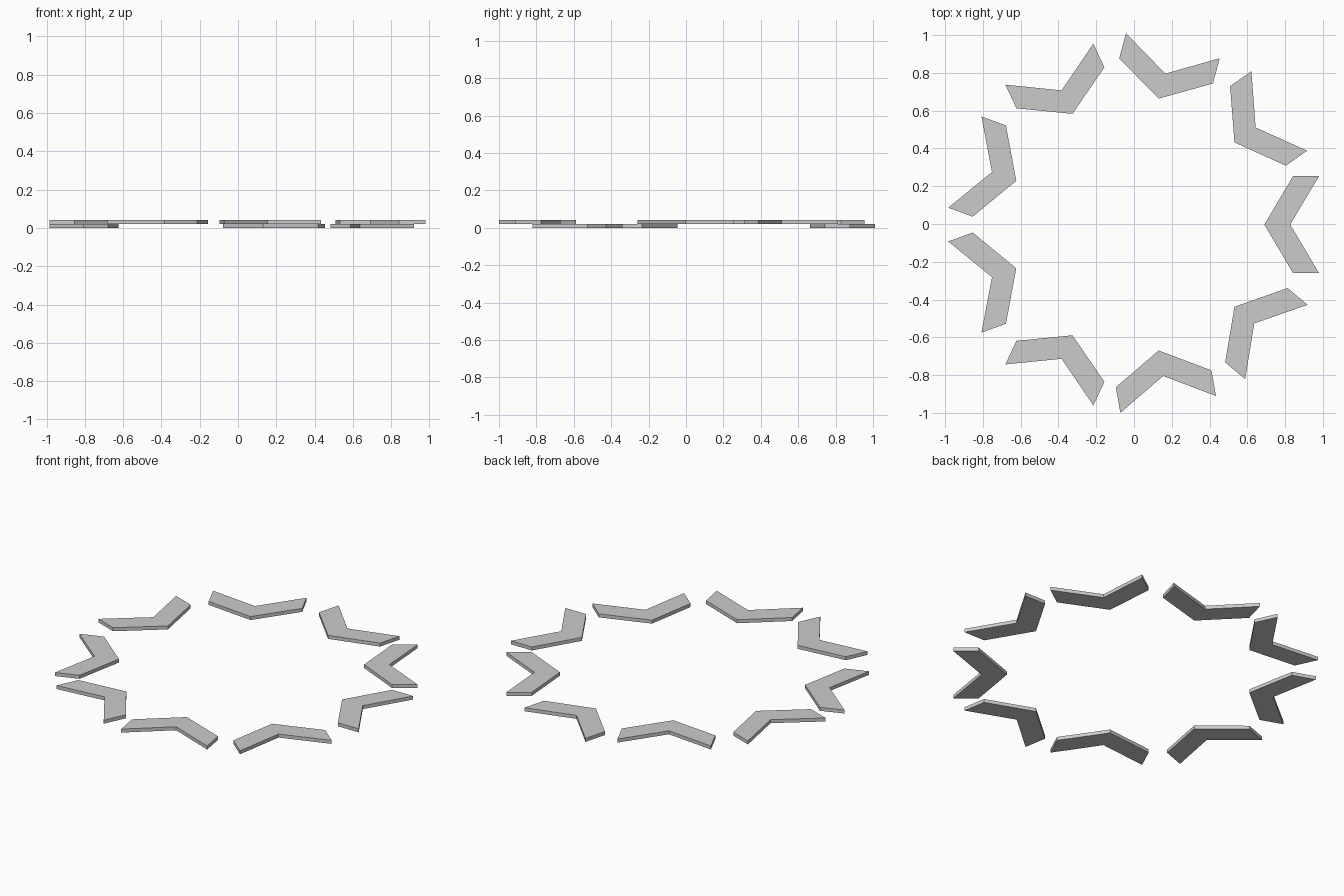
import bpy, bmesh
from math import cos, sin, radians

if "Cube" in bpy.data.objects:
    bpy.data.objects.remove(bpy.data.objects["Cube"])

RADIUS, CX, CY = 0.677, 0.013, -0.003   # circle through the inner tips
T = 0.021                               # plate thickness
# chevron outline, inner tip at origin, pointing inward along -x
OUTLINE = [(0, 0), (0.152, -0.257), (0.29, -0.257), (0.137, 0),
           (0.29, 0.257), (0.152, 0.257)]


def chevron(name, place, turn, z):
    px = CX + RADIUS * cos(radians(place))
    py = CY + RADIUS * sin(radians(place))
    c, s = cos(radians(turn)), sin(radians(turn))
    bm = bmesh.new()
    face = bm.faces.new([bm.verts.new((px + x * c - y * s, py + x * s + y * c, z))
                         for x, y in OUTLINE])
    ext = bmesh.ops.extrude_face_region(bm, geom=[face])
    top = [v for v in ext["geom"] if isinstance(v, bmesh.types.BMVert)]
    bmesh.ops.translate(bm, verts=top, vec=(0, 0, T))
    bmesh.ops.recalc_face_normals(bm, faces=bm.faces)
    me = bpy.data.meshes.new(name)
    bm.to_mesh(me)
    bm.free()
    ob = bpy.data.objects.new(name, me)
    bpy.context.collection.objects.link(ob)


# ring of nine chevrons; every third one sits on the lower level
TURNS = [0, 35, 75, 115, 160, 200, 245, 280, 320]
for i, turn in enumerate(TURNS):
    chevron(f"chevron_plate_{i + 1}", i * 40, turn, 0 if i % 3 == 2 else T)
